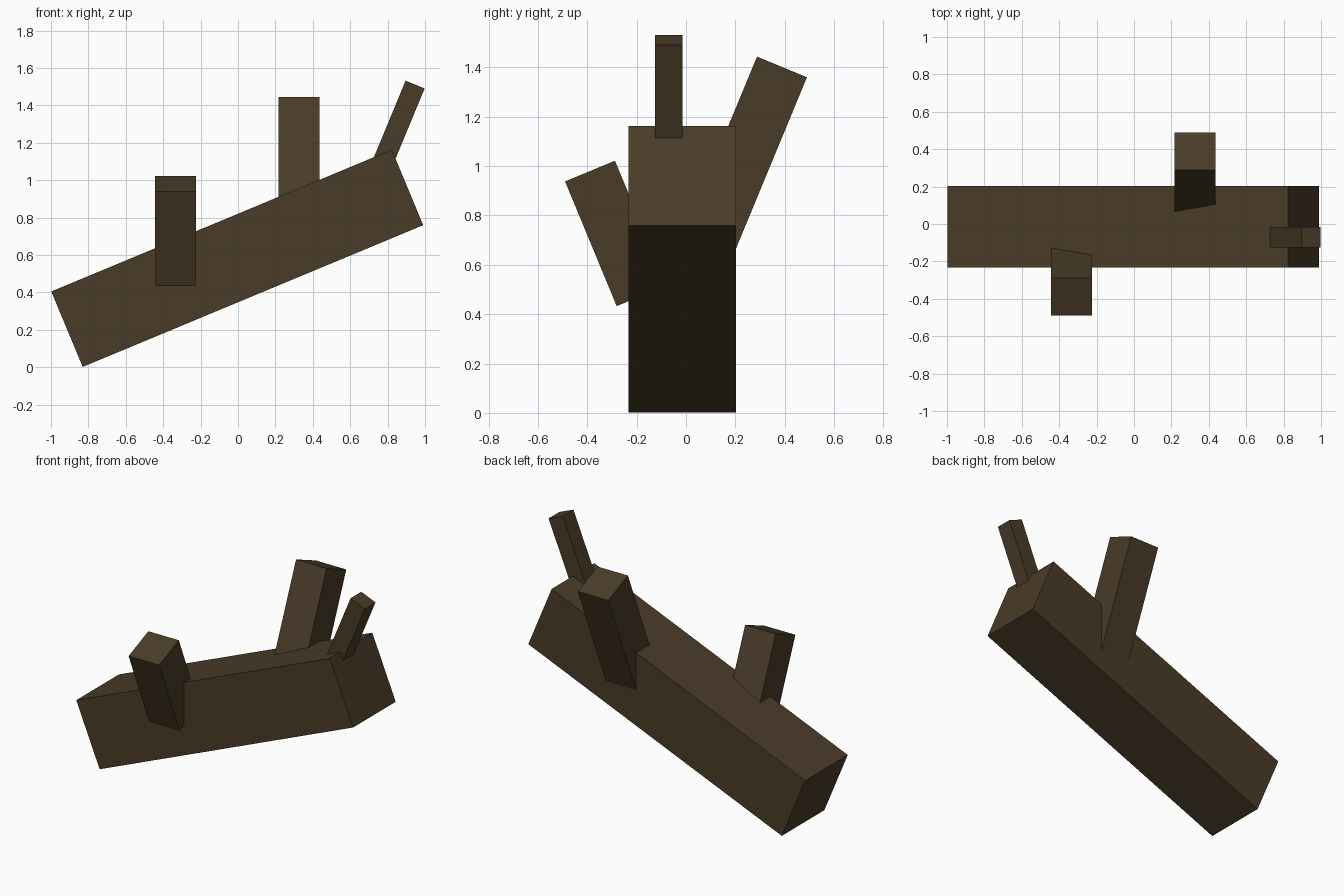
import bpy
import math
from mathutils import Vector, Euler

if "Cube" in bpy.data.objects:
    bpy.data.objects.remove(bpy.data.objects["Cube"])

TILT = math.radians(22.5)

bark = bpy.data.materials.new("dark_brown_bark")
bark.diffuse_color = (0.068, 0.045, 0.021, 1.0)
bark.use_nodes = True
bark.node_tree.nodes["Principled BSDF"].inputs["Base Color"].default_value = bark.diffuse_color


def beam(name, size, centre, rot):
    """Square beam with its length along local z, rotated about its centre."""
    bpy.ops.mesh.primitive_cube_add(size=1, location=centre, rotation=rot)
    ob = bpy.context.object
    ob.name = name
    ob.scale = size
    bpy.ops.object.transform_apply(location=False, rotation=False, scale=True)
    ob.data.materials.append(bark)
    return ob


def branch(name, width, length, tip, rot):
    """Beam hung down from the middle of its tip face."""
    axis = Euler(rot).to_matrix() @ Vector((0, 0, 1))
    return beam(name, (width, width, length), Vector(tip) - axis * length / 2, rot)


# leaning trunk
beam("trunk", (0.437, 0.437, 1.972), (-0.004, -0.015, 0.582),
     (0, math.pi / 2 - math.radians(22.6), 0))

# side branches and the thin twig near the upper end
branch("front_branch", 0.219, 0.547, (-0.333, -0.389, 0.98), (TILT, 0, 0))
branch("back_branch", 0.219, 0.875, (0.325, 0.389, 1.402), (-TILT, 0, 0))
branch("twig", 0.11, 0.5, (0.947, -0.07, 1.511), (0, TILT, 0))
